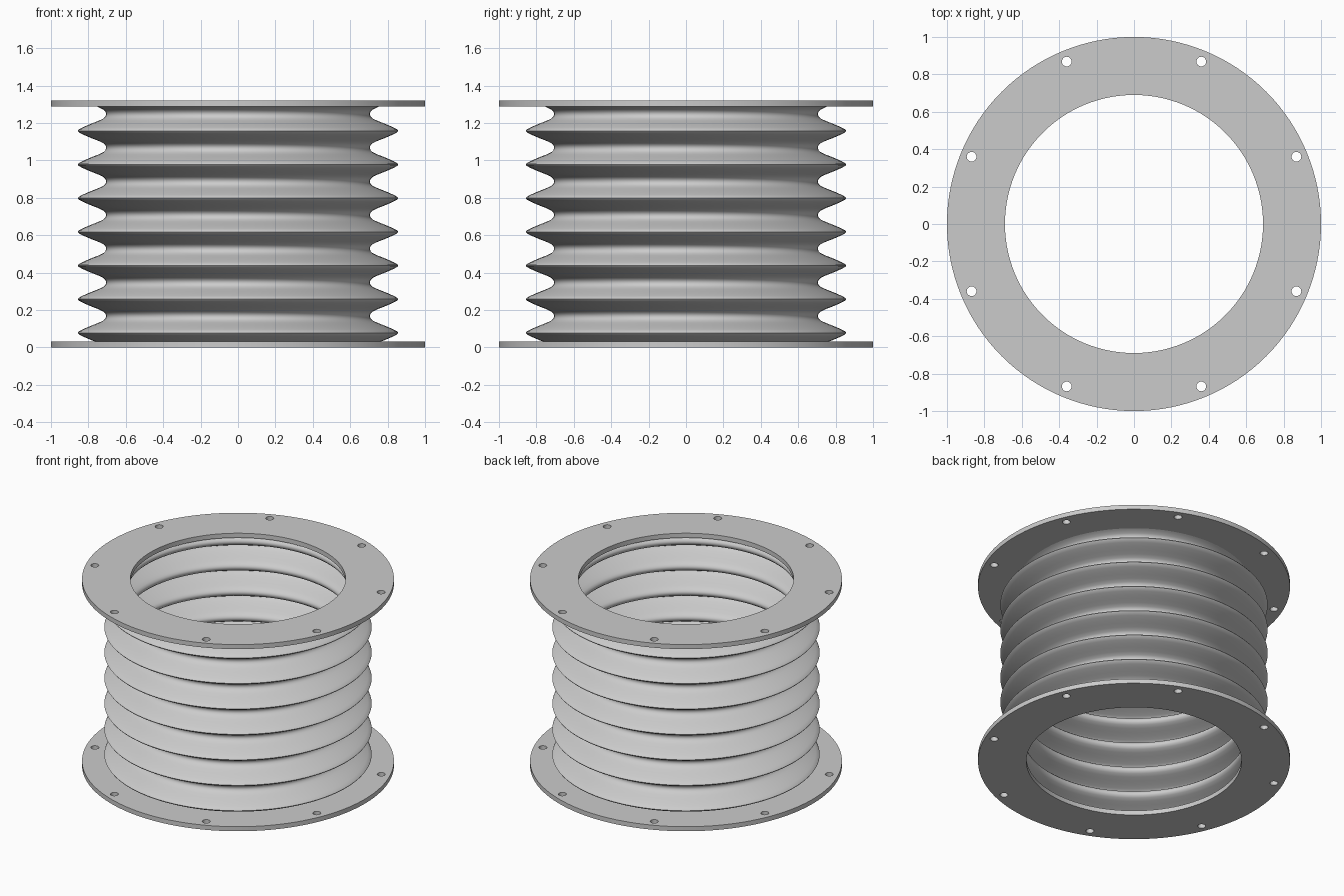
import bpy
import math

cube = bpy.data.objects.get("Cube")
if cube:
    bpy.data.objects.remove(cube, do_unlink=True)

HEIGHT = 1.32
PLATE = 0.032
PITCH = 0.18
FIRST_PEAK = 0.078
SEGMENTS = 128

grey = bpy.data.materials.new("light_grey")
grey.use_nodes = True
grey.diffuse_color = (0.6, 0.6, 0.6, 1)
grey.node_tree.nodes["Principled BSDF"].inputs["Base Color"].default_value = (0.6, 0.6, 0.6, 1)


def smooth(obj, angle):
    bpy.ops.object.select_all(action='DESELECT')
    obj.select_set(True)
    bpy.context.view_layer.objects.active = obj
    bpy.ops.object.shade_smooth_by_angle(angle=math.radians(angle))


def add_circle(curve, x, y, radius, count):
    spline = curve.splines.new('POLY')
    spline.points.add(count - 1)
    for i, point in enumerate(spline.points):
        a = math.tau * i / count
        point.co = (x + radius * math.cos(a), y + radius * math.sin(a), 0, 1)
    spline.use_cyclic_u = True


# Ring plate with bore and eight bolt holes
def make_flange(name, z):
    curve = bpy.data.curves.new(name, 'CURVE')
    curve.dimensions = '2D'
    curve.fill_mode = 'BOTH'
    curve.extrude = PLATE / 2
    add_circle(curve, 0, 0, 1.0, SEGMENTS)
    add_circle(curve, 0, 0, 0.69, SEGMENTS)
    for i in range(8):
        a = math.radians(22.5 + 45 * i)
        add_circle(curve, 0.94 * math.cos(a), 0.94 * math.sin(a), 0.026, 20)
    curve.materials.append(grey)
    obj = bpy.data.objects.new(name, curve)
    obj.location.z = z
    bpy.context.collection.objects.link(obj)
    bpy.ops.object.select_all(action='DESELECT')
    obj.select_set(True)
    bpy.context.view_layer.objects.active = obj
    bpy.ops.object.convert(target='MESH')
    smooth(bpy.context.object, 30)


make_flange("bottom_flange", PLATE / 2)
make_flange("top_flange", HEIGHT - PLATE / 2)

# Half fold of the bellows: distance below or above the valley, radius
half_fold = [(0, 0.705), (0.012, 0.708), (0.024, 0.72), (0.036, 0.745),
             (0.048, 0.776), (0.06, 0.805), (0.072, 0.832), (0.083, 0.852), (0.09, 0.857)]
fold = [(-d, r) for d, r in reversed(half_fold)] + half_fold[1:-1]

# Repeat the fold and trim it between the two flanges
profile = []
for k in range(-1, 7):
    valley = FIRST_PEAK + PITCH * (k + 0.5)
    profile += [(r, valley + d) for d, r in fold]
low, high = PLATE, HEIGHT - PLATE
trimmed = []
for (r0, z0), (r1, z1) in zip(profile, profile[1:]):
    for cut in (low, high):
        if z0 < cut <= z1:
            trimmed.append((r0 + (r1 - r0) * (cut - z0) / (z1 - z0), cut))
    if low < z1 < high:
        trimmed.append((r1, z1))

# Bellows sleeve, spun around the vertical axis
verts = [(r * math.cos(math.tau * s / SEGMENTS), r * math.sin(math.tau * s / SEGMENTS), z)
         for r, z in trimmed for s in range(SEGMENTS)]
faces = []
for row in range(len(trimmed) - 1):
    a, b = row * SEGMENTS, (row + 1) * SEGMENTS
    for s in range(SEGMENTS):
        t = (s + 1) % SEGMENTS
        faces.append((a + s, a + t, b + t, b + s))
mesh = bpy.data.meshes.new("bellows")
mesh.from_pydata(verts, [], faces)
mesh.materials.append(grey)
bellows = bpy.data.objects.new("bellows", mesh)
bpy.context.collection.objects.link(bellows)
smooth(bellows, 40)
